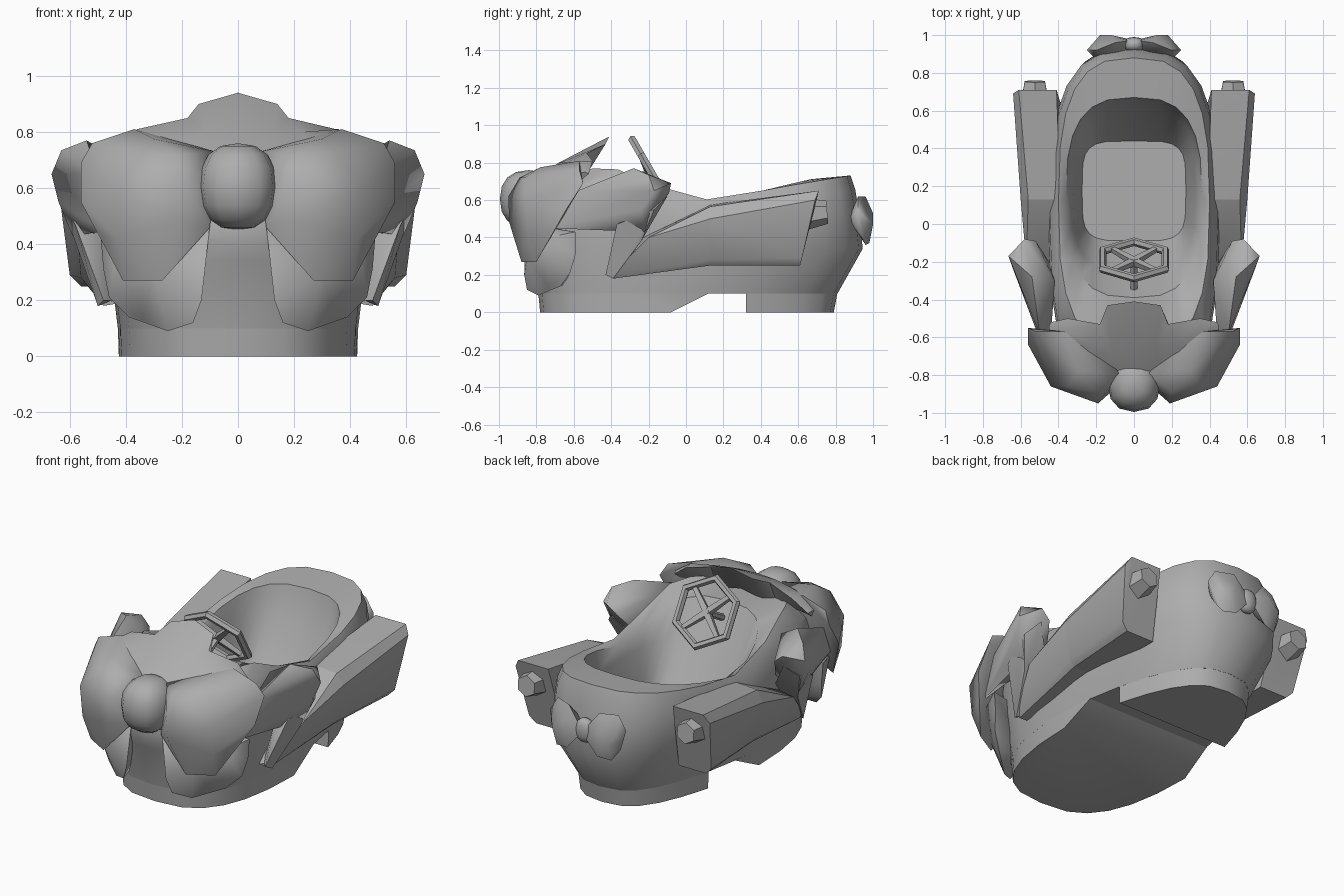
import bpy, bmesh
from math import sin, cos, pi, radians, copysign
from mathutils import Vector, Matrix

if "Cube" in bpy.data.objects:
    bpy.data.objects.remove(bpy.data.objects["Cube"], do_unlink=True)

GREY = bpy.data.materials.new("plain grey")
GREY.use_nodes = True
GREY.diffuse_color = (.42, .42, .42, 1)
GREY.node_tree.nodes["Principled BSDF"].inputs["Base Color"].default_value = (.42, .42, .42, 1)


def finish(obj, name, angle=45):
    obj.name = obj.data.name = name
    obj.data.materials.clear()
    obj.data.materials.append(GREY)
    obj.data.shade_smooth()
    obj.data.set_sharp_from_angle(angle=radians(angle))
    return obj


def from_bmesh(bm, name, angle=45):
    bmesh.ops.recalc_face_normals(bm, faces=bm.faces)
    mesh = bpy.data.meshes.new(name)
    bm.to_mesh(mesh)
    bm.free()
    obj = bpy.data.objects.new(name, mesh)
    bpy.context.collection.objects.link(obj)
    return finish(obj, name, angle)


def blob(name, points, angle=45):
    """Faceted convex solid wrapped round a few points."""
    bm = bmesh.new()
    for p in points:
        bm.verts.new(p)
    bmesh.ops.convex_hull(bm, input=bm.verts)
    bmesh.ops.delete(bm, geom=[v for v in bm.verts if not v.link_faces], context="VERTS")
    return from_bmesh(bm, name, angle)


def pair(name, points, angle=45):
    for side, s in (("left", 1), ("right", -1)):
        blob(side + "_" + name, [(s * x, y, z) for x, y, z in points], angle)


def bar(name, a, b, radius, sides, tip=None):
    a, b = Vector(a), Vector(b)
    bpy.ops.mesh.primitive_cone_add(vertices=sides, radius1=radius,
                                    radius2=tip or radius, depth=(b - a).length)
    obj = bpy.context.object
    turn = (b - a).to_track_quat("Z", "Y").to_matrix().to_4x4()
    obj.matrix_world = Matrix.Translation((a + b) / 2) @ turn
    return finish(obj, name, 35)


def soft(value, power):
    return copysign(abs(value) ** power, value)


def knot(name, centre, size):
    """Slightly squared ball."""
    bpy.ops.mesh.primitive_uv_sphere_add(segments=12, ring_count=8, radius=1)
    obj = bpy.context.object
    for v in obj.data.vertices:
        v.co = [c + s * soft(k, .85) for c, s, k in zip(centre, size, v.co)]
    return finish(obj, name, 60)


def outline(width, front, back, power=.7, taper=0):
    """Rounded plan outline as (x, y) pairs, narrowing to the rear by the taper."""
    mid, half = (front + back) / 2, (back - front) / 2
    points = []
    for i in range(24):
        a = 2 * pi * i / 24
        y = mid + half * soft(sin(a), power)
        points.append((width * soft(cos(a), power) * (1 - taper * max(0, y)), y))
    return points


RIM = [(-.9, .58), (-.65, .75), (-.4, .78), (-.22, .70), (-.08, .635),
       (.13, .60), (.57, .68), (.9, .735)]


def rim(y):
    """Height of the rim along the length of the body."""
    for (a, za), (b, zb) in zip(RIM, RIM[1:]):
        if y <= b:
            return za + (zb - za) * max(0, y - a) / (b - a)
    return RIM[-1][1]


# Body shell: outer wall, rim and cockpit in one loft
levels = [
    (outline(.43, -.79, .81, taper=.35), lambda y: .1),
    (outline(.46, -.84, .945, taper=.1), lambda y: .34),
    (outline(.455, -.87, .925), lambda y: rim(y) - .2),
    (outline(.445, -.86, .905), lambda y: rim(y) - .08),
    (outline(.40, -.66, .88), rim),
    (outline(.36, -.39, .67), lambda y: rim(y) - .025 + .06 * max(0, y)),
    (outline(.325, -.25, .61, .6), lambda y: .52),
    (outline(.275, -.09, .44, .45), lambda y: .28),
]
bm = bmesh.new()
rings = [[bm.verts.new((x, y, height(y))) for x, y in plan] for plan, height in levels]
for low, high in zip(rings, rings[1:]):
    for i in range(len(low)):
        j = (i + 1) % len(low)
        bm.faces.new((low[i], low[j], high[j], high[i]))
bm.faces.new(rings[0])
bm.faces.new(rings[-1])
from_bmesh(bm, "body_shell", 40)

# Underside skirts, with a ramp behind the front one
sole, seam = outline(.425, -.78, .79, taper=.35), outline(.43, -.79, .81, taper=.35)
front = [(x, y, 0) for x, y in sole if y < -.08] + [(x, y, .105) for x, y in seam if y < .1]
blob("front_skirt", front + [(s * .425, -.08, 0) for s in (1, -1)]
     + [(s * .41, .13, .105) for s in (1, -1)], 30)
rear = [(x, y, 0) for x, y in sole if y > .32] + [(x, y, .105) for x, y in seam if y > .32]
blob("rear_skirt", rear + [(s * .37, .32, z) for s in (1, -1) for z in (0, .105)], 30)

# Big front bow
pair("bow_lobe", [
    (.08, -.79, .73), (.1, -.87, .46), (.19, -.95, .62), (.2, -.945, .48), (.37, -.57, .81),
    (.3, -.78, .775), (.2, -.89, .72), (.35, -.86, .72), (.44, -.86, .6), (.43, -.85, .42),
    (.27, -.88, .27), (.41, -.8, .27), (.52, -.57, .76), (.56, -.55, .69), (.56, -.64, .55),
    (.49, -.73, .43), (.2, -.6, .7)], 60)
pair("bow_tail", [
    (.1, -.86, .47), (.13, -.865, .2), (.16, -.85, .12), (.25, -.79, .09), (.34, -.73, .13),
    (.39, -.67, .14), (.46, -.62, .21), (.48, -.59, .31), (.49, -.59, .43), (.43, -.74, .4),
    (.3, -.85, .3), (.12, -.7, .45), (.2, -.65, .15)], 50)
knot("bow_knot", (0, -.84, .605), (.14, .155, .155))

# Pointed collar rising behind the bow, closed underneath
edges = [
    [(0, -.84, .70), (.13, -.80, .70), (.25, -.72, .74), (.36, -.62, .78), (.45, -.58, .74)],
    [(0, -.68, .80), (.12, -.67, .80), (.23, -.64, .80), (.36, -.56, .81), (.45, -.54, .75)],
    [(0, -.41, .94), (.14, -.43, .90), (.18, -.53, .85), (.35, -.50, .81), (.44, -.52, .74)],
    [(0, -.52, .77), (.14, -.53, .74), (.2, -.57, .72), (.35, -.56, .72), (.43, -.57, .7)],
]
bm = bmesh.new()
rows = [[bm.verts.new(p) for p in [(-x, y, z) for x, y, z in reversed(edge[1:])] + edge]
        for edge in edges]
for low, high in zip(rows, rows[1:] + rows[:1]):
    for i in range(len(low) - 1):
        bm.faces.new((low[i], low[i + 1], high[i + 1], high[i]))
for end in (0, -1):
    bm.faces.new([row[end] for row in rows])
from_bmesh(bm, "bow_collar", 50)

# Front side fins, each a shoulder with a leg tapering down
pair("fin_shoulder", [
    (.45, -.74, .45), (.5, -.58, .65), (.54, -.28, .77), (.63, -.2, .735), (.665, -.17, .65),
    (.64, -.24, .55), (.58, -.08, .69), (.52, -.09, .64), (.45, -.2, .5), (.56, -.45, .49),
    (.5, -.37, .44), (.42, -.3, .7), (.59, -.22, .43)], 50)
pair("fin_leg", [
    (.58, -.37, .47), (.63, -.17, .55), (.57, -.1, .62), (.48, -.43, .2), (.5, -.39, .18),
    (.57, -.24, .38), (.45, -.2, .45), (.5, -.37, .45), (.43, -.37, .2)], 50)

# Rear side pods with a bend in the middle, and their exhausts
bend = [(.56, .13, .565), (.39, .13, .575), (.6, .13, .5), (.56, .13, .28), (.53, .13, .25),
        (.38, .13, .25)]
pair("side_pod_front", bend + [
    (.57, -.2, .4), (.44, -.23, .4), (.5, -.39, .21), (.48, -.39, .18), (.42, -.4, .19)], 35)
pair("side_pod_rear", bend + [
    (.61, .71, .65), (.41, .71, .65), (.64, .69, .6), (.6, .62, .29), (.56, .61, .25),
    (.38, .61, .25)], 35)
for side, s in (("left", 1), ("right", -1)):
    bar(side + "_exhaust", (s * .525, .64, .525), (s * .525, .755, .535), .085, 6, .062)

# Small rear bow
pair("rear_bow_lobe", [
    (.03, .97, .53), (.03, .98, .45), (.1, .96, .62), (.2, .92, .62), (.25, .92, .54),
    (.23, .94, .47), (.12, 1, .53), (.18, 1, .47), (.1, .98, .37), (.18, .96, .36),
    (.22, .93, .42), (.2, .87, .5), (.06, .87, .5)], 60)
knot("rear_bow_knot", (0, .95, .49), (.055, .04, .07))

# Steering wheel, tilted towards the seat
tilt = Matrix.Translation((0, -.19, .755)) @ Matrix.Rotation(radians(-60), 4, "X")
bpy.ops.mesh.primitive_torus_add(major_segments=6, minor_segments=6,
                                 major_radius=.192, minor_radius=.023)
wheel = finish(bpy.context.object, "steering_wheel", 35)
wheel.matrix_world = tilt @ Matrix.Rotation(radians(30), 4, "Z")
for i in range(4):
    a = pi / 4 + i * pi / 2
    bar("wheel_spoke", tilt @ Vector((0, 0, -.01)),
        tilt @ Vector((.18 * cos(a), .18 * sin(a), 0)), .025, 4, .016)
bar("steering_column", tilt @ Vector((0, 0, -.3)), tilt @ Vector((0, 0, .01)), .02, 6)
